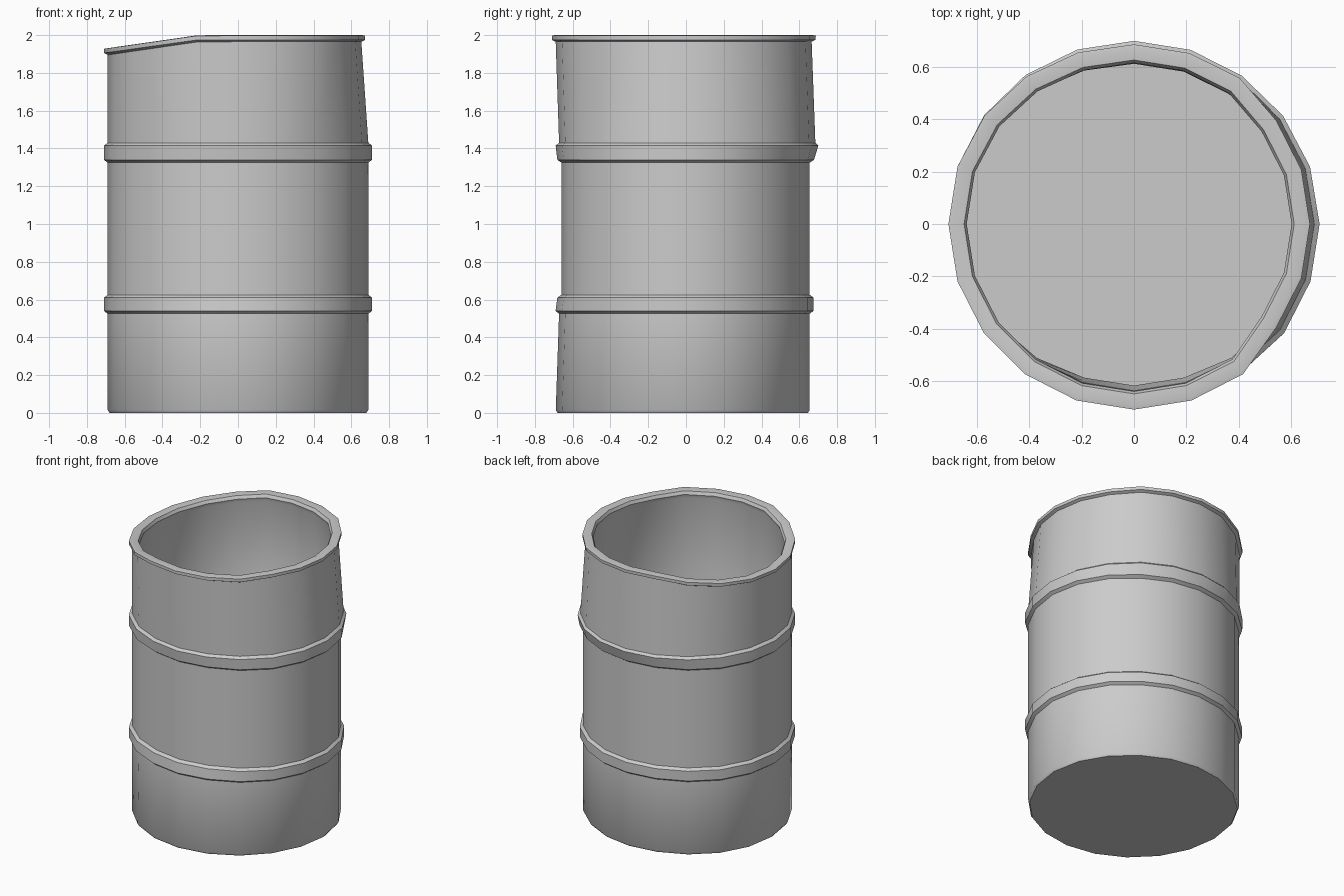
import bpy, bmesh
from math import sin, cos, radians

if "Cube" in bpy.data.objects:
    bpy.data.objects.remove(bpy.data.objects["Cube"])

SIDES = 20

# Dent depth by height: (z, front, back, right side)
DENTS = [(0.0, 0.0, 0.035, 0.0), (0.53, 0.018, 0.035, 0.0),
         (0.62, 0.03, 0.035, 0.0), (1.33, 0.03, 0.035, 0.0),
         (1.43, 0.018, 0.005, 0.0), (1.96, 0.0, 0.025, 0.037),
         (2.01, 0.0, 0.022, 0.037)]

# Profile (radius, z): outer wall with two hoops, rolled rim, then the inner wall
PROFILE = [(0.68, 0.0), (0.69, 0.015),
           (0.69, 0.525), (0.71, 0.54), (0.71, 0.61), (0.69, 0.625),
           (0.69, 1.325), (0.71, 1.34), (0.71, 1.415), (0.69, 1.43),
           (0.69, 1.965), (0.71, 1.975), (0.71, 1.997), (0.695, 2.0),
           (0.65, 1.997), (0.64, 1.975), (0.648, 1.95),
           (0.648, 1.43), (0.648, 1.33), (0.648, 0.62), (0.648, 0.53),
           (0.648, 0.035)]


def falloff(deg, centre, half, ramp):
    d = abs((deg - centre + 180) % 360 - 180)
    return max(0.0, min(1.0, (half - d) / ramp))


def dent(deg, z):
    for lo, hi in zip(DENTS, DENTS[1:]):
        if z <= hi[0]:
            t = (z - lo[0]) / (hi[0] - lo[0])
            front, back, right = [a + (b - a) * t for a, b in zip(lo[1:], hi[1:])]
            break
    return max(front * falloff(deg, 270, 54, 36),
               back * falloff(deg, 80, 72, 50),
               right * falloff(deg, 0, 54, 18))


def point(r, z, deg):
    a = radians(deg)
    r -= dent(deg, z)
    x, y = r * cos(a), r * sin(a)
    # Rim sags on the left
    if z > 1.9:
        z -= 0.07 * max(0.0, min(1.0, (-cos(a) - 0.3) / 0.7))
    return x, y, z


# Open barrel
bm = bmesh.new()
rings = [[bm.verts.new(point(r, z, k * 360 / SIDES)) for k in range(SIDES)]
         for r, z in PROFILE]
for low, high in zip(rings, rings[1:]):
    for k in range(SIDES):
        n = (k + 1) % SIDES
        bm.faces.new((low[k], low[n], high[n], high[k]))
bm.faces.new(rings[0][::-1])   # underside
bm.faces.new(rings[-1])        # inner floor
mesh = bpy.data.meshes.new("barrel")
bm.to_mesh(mesh)
bm.free()
barrel = bpy.data.objects.new("barrel", mesh)
bpy.context.collection.objects.link(barrel)
bpy.context.view_layer.objects.active = barrel
barrel.select_set(True)
bpy.ops.object.shade_smooth_by_angle(angle=radians(40))
